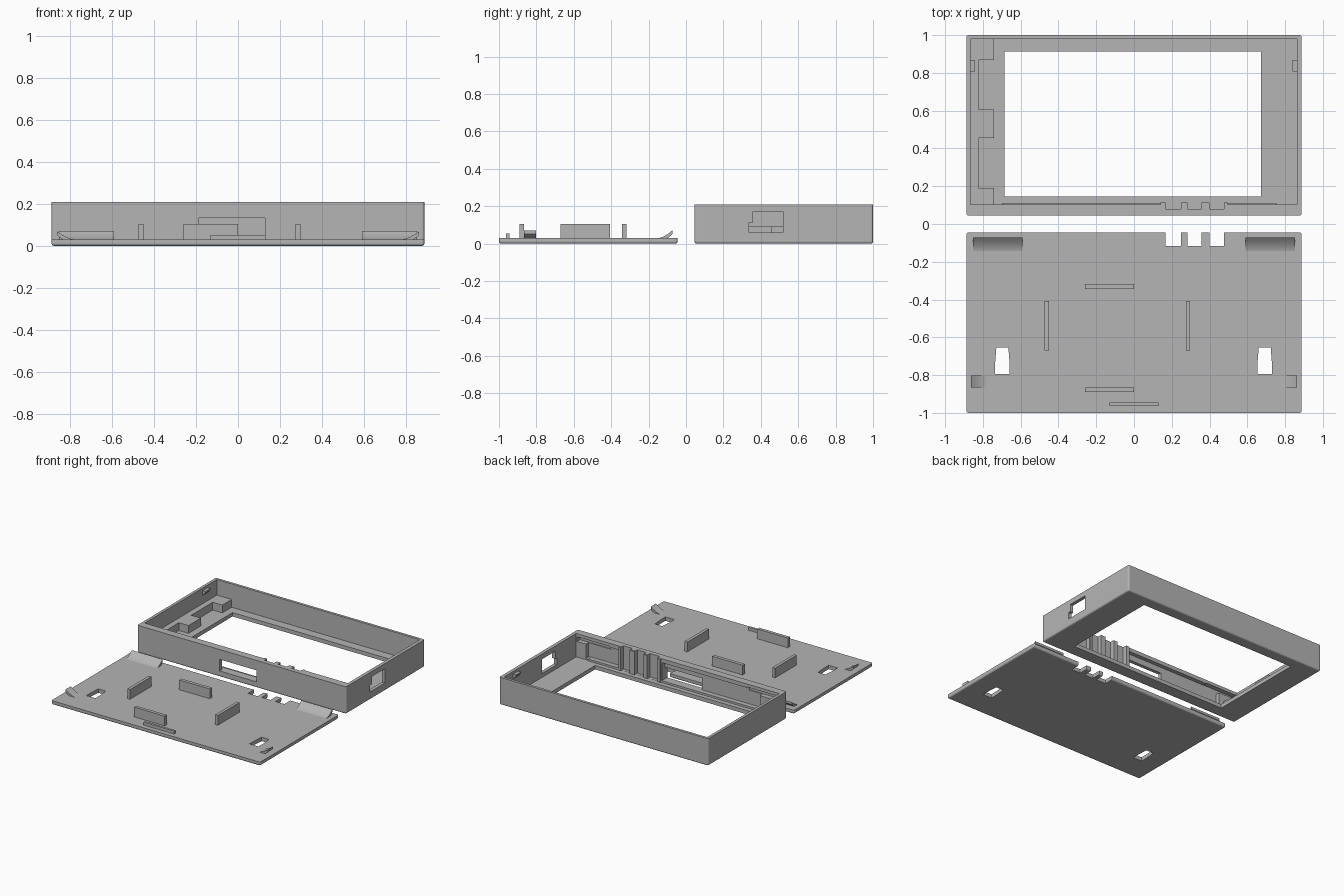
import bpy, bmesh, math

if "Cube" in bpy.data.objects:
    bpy.data.objects.remove(bpy.data.objects["Cube"])

mat = bpy.data.materials.new("light_grey_plastic")
mat.diffuse_color = (0.46, 0.46, 0.46, 1)
mat.use_nodes = True
mat.node_tree.nodes["Principled BSDF"].inputs["Base Color"].default_value = mat.diffuse_color


def finish(name, bm):
    bmesh.ops.recalc_face_normals(bm, faces=bm.faces)
    me = bpy.data.meshes.new(name)
    bm.to_mesh(me)
    bm.free()
    me.materials.append(mat)
    ob = bpy.data.objects.new(name, me)
    bpy.context.collection.objects.link(ob)
    return ob


def prism(name, pts, axis, a, b):
    """Extrude a 2D outline along an axis from a to b."""
    bm = bmesh.new()
    place = {'x': lambda p, t: (t, p[0], p[1]),
             'y': lambda p, t: (p[0], t, p[1]),
             'z': lambda p, t: (p[0], p[1], t)}[axis]
    lo = [bm.verts.new(place(p, a)) for p in pts]
    hi = [bm.verts.new(place(p, b)) for p in pts]
    bm.faces.new(lo)
    bm.faces.new(hi)
    n = len(pts)
    for i in range(n):
        j = (i + 1) % n
        bm.faces.new((lo[i], lo[j], hi[j], hi[i]))
    return finish(name, bm)


def box(name, x0, x1, y0, y1, z0, z1):
    return prism(name, [(x0, y0), (x1, y0), (x1, y1), (x0, y1)], 'z', z0, z1)


def shell(name, y0, y1, h):
    """Box with softened upright and bottom edges."""
    ob = box(name, -0.888, 0.888, y0, y1, 0, h)
    bm = bmesh.new()
    bm.from_mesh(ob.data)
    edges = [e for e in bm.edges if not all(v.co.z > h - 1e-4 for v in e.verts)]
    bmesh.ops.bevel(bm, geom=edges, offset=0.012, segments=3, profile=0.5, affect='EDGES')
    bm.to_mesh(ob.data)
    bm.free()
    return ob


def cut(ob, cutters):
    """Subtract each cutter, bake the result and drop the cutters."""
    for c in cutters:
        m = ob.modifiers.new("cut", 'BOOLEAN')
        m.operation, m.solver, m.object = 'DIFFERENCE', 'EXACT', c
    dg = bpy.context.evaluated_depsgraph_get()
    dg.update()
    me = bpy.data.meshes.new_from_object(ob.evaluated_get(dg))
    ob.modifiers.clear()
    ob.data = me
    for c in cutters:
        bpy.data.objects.remove(c)


def hook(name, axis, a, b, base, tip, height):
    """Curled snap hook: concave arc from the lid up to an outward tip."""
    n, top, under = 8, [], []
    for i in range(n + 1):
        t = i / n
        top.append((base + (tip - base) * t, 0.028 + (height - 0.028) * t ** 1.9))
    for i in range(n + 1):
        t = 1 - i / n
        s = base + (tip - base) * 0.4
        under.append((s + (tip - s) * t, 0.02 + (height - 0.038) * t ** 1.9))
    ob = prism(name, top + under, axis, a, b)
    bpy.ops.object.select_all(action='DESELECT')
    ob.select_set(True)
    bpy.context.view_layer.objects.active = ob
    bpy.ops.object.shade_smooth_by_angle(angle=math.radians(30))


channels = [(0.167, 0.25), (0.283, 0.358), (0.4, 0.476)]

# --- Front bezel: open tray with a screen window ---
bezel = shell("bezel", 0.045, 1.0, 0.21)
cutters = [
    box("cavity", -0.866, 0.862, 0.103, 0.98, 0.03, 0.3),
    box("window", -0.685, 0.672, 0.145, 0.912, -0.1, 0.1),
    box("port_pocket", -0.7, 0.13, 0.072, 0.12, 0.04, 0.18),
    box("side_pocket", 0.5, 0.78, 0.072, 0.12, 0.04, 0.18),
    box("hook_slot_l", -0.855, -0.585, 0.066, 0.12, 0.15, 0.186),
    box("hook_slot_r", 0.585, 0.855, 0.066, 0.12, 0.15, 0.186),
    box("front_port", -0.188, 0.128, 0.0, 0.09, 0.045, 0.134),
    # stepped opening in the right wall
    prism("side_port", [(0.338, 0.06), (0.518, 0.06), (0.518, 0.17), (0.357, 0.17),
                        (0.357, 0.112), (0.338, 0.112)], 'x', 0.8, 1.0),
]
cutters += [box("channel", a, b, 0.08, 0.14, 0.031, 0.3) for a, b in channels]
cut(bezel, cutters)

# Ribs between the wire channels
for i, (a, b) in enumerate([(0.14, 0.167), (0.25, 0.283), (0.358, 0.4), (0.476, 0.495)]):
    box(f"channel_rib_{i}", a, b, 0.1, 0.115, 0.025, 0.208)

# Low ledges along the foot of the front wall
box("front_ledge_left", -0.7, 0.14, 0.07, 0.11, 0.025, 0.045)
box("front_ledge_right", 0.495, 0.755, 0.07, 0.11, 0.025, 0.045)

# Board support along the left wall: strip with three wider steps
prism("board_support", [(-0.87, 0.1), (-0.74, 0.1), (-0.74, 0.19), (-0.822, 0.19),
                        (-0.822, 0.455), (-0.74, 0.455), (-0.74, 0.605), (-0.822, 0.605),
                        (-0.822, 0.867), (-0.74, 0.867), (-0.74, 0.982), (-0.87, 0.982)],
      'z', 0.025, 0.09)

# Snap bumps inside both side walls
for side, wall in ((-1, -0.87), (1, 0.866)):
    prism("snap_bump", [(wall, 0.15), (wall - side * 0.028, 0.178),
                        (wall - side * 0.028, 0.19), (wall, 0.19)], 'y', 0.808, 0.868)

# --- Back cover ---
cover = shell("back_cover", -1.0, -0.045, 0.03)
cutters = [box("notch", a, b, -0.117, 0.0, -0.1, 0.1) for a, b in channels]
for cx in (-0.697, 0.692):   # wall-hanging holes
    cutters.append(prism("hanger", [(cx - 0.038, -0.793), (cx + 0.038, -0.793),
                                    (cx + 0.038, -0.735), (cx + 0.032, -0.655),
                                    (cx - 0.032, -0.655), (cx - 0.038, -0.735)], 'z', -0.1, 0.1))
cut(cover, cutters)

# Upright ribs on the cover
ribs = [(-0.26, 0.0, -0.343, -0.317, 0.105), (-0.26, 0.0, -0.89, -0.865, 0.105),
        (-0.13, 0.13, -0.963, -0.945, 0.053), (-0.473, -0.45, -0.67, -0.407, 0.105),
        (0.274, 0.297, -0.67, -0.407, 0.105)]
for i, (x0, x1, y0, y1, h) in enumerate(ribs):
    box(f"cover_rib_{i}", x0, x1, y0, y1, 0.025, h)

# Curled snap hooks: two wide ones at the top edge, two small ones at the sides
for side in (-1, 1):
    hook("wide_hook", 'x', side * 0.59, side * 0.853, -0.16, -0.072, 0.072)
    hook("small_hook", 'y', -0.865, -0.803, side * 0.76, side * 0.862, 0.07)
